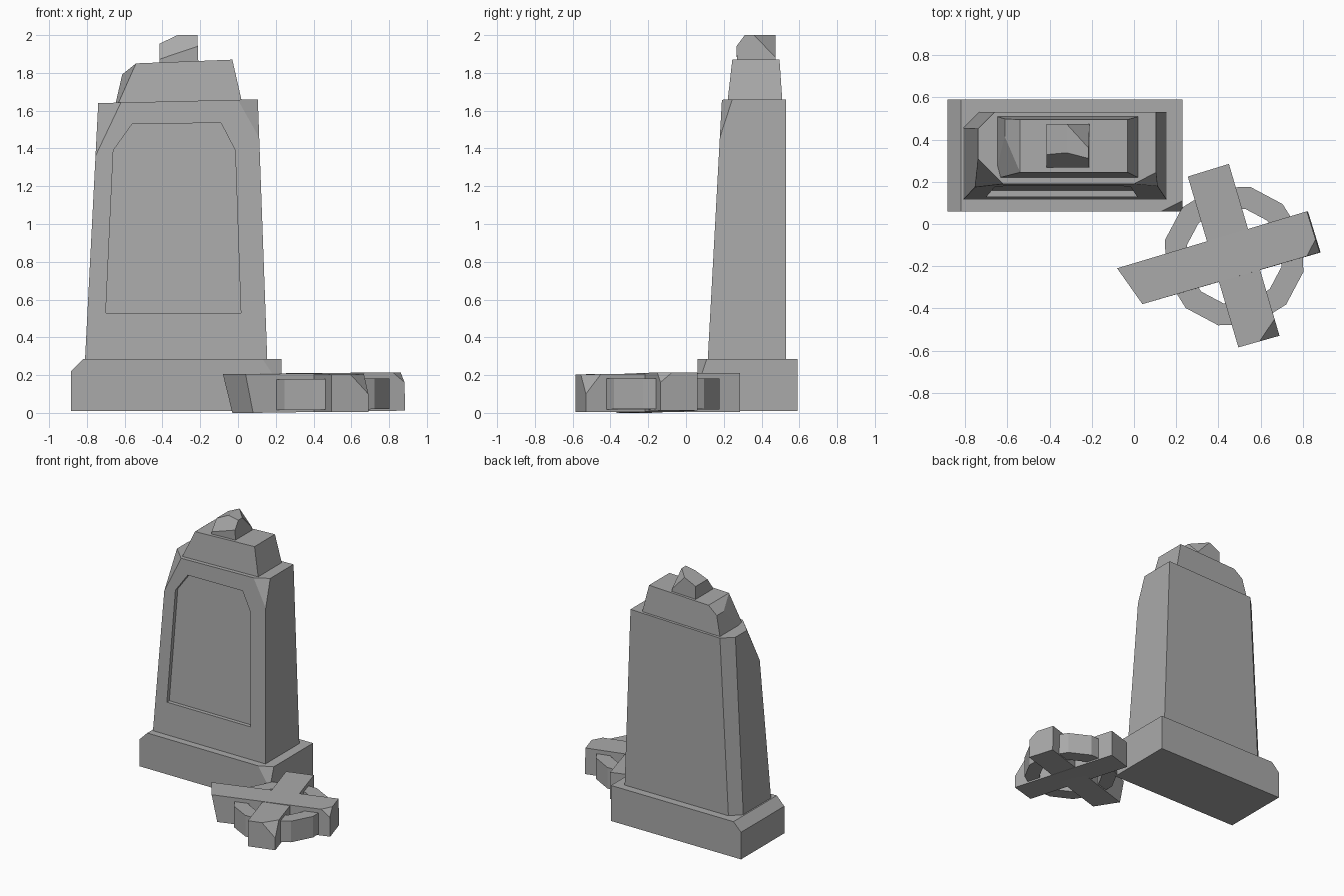
import bpy, bmesh, math
from mathutils import Vector

cube = bpy.data.objects.get("Cube")
if cube:
    bpy.data.objects.remove(cube, do_unlink=True)

stone = bpy.data.materials.new("grey_stone")
stone.use_nodes = True
GREY = (0.4, 0.4, 0.4, 1)
stone.diffuse_color = GREY
stone.node_tree.nodes["Principled BSDF"].inputs["Base Color"].default_value = GREY


def finish(name, bm):
    bmesh.ops.recalc_face_normals(bm, faces=bm.faces)
    mesh = bpy.data.meshes.new(name)
    bm.to_mesh(mesh)
    bm.free()
    mesh.materials.append(stone)
    obj = bpy.data.objects.new(name, mesh)
    bpy.context.collection.objects.link(obj)
    return obj


def prism(bottom, top):
    """Closed solid between two matching loops of points."""
    bm = bmesh.new()
    a = [bm.verts.new(p) for p in bottom]
    b = [bm.verts.new(p) for p in top]
    n = len(a)
    bm.faces.new(a[::-1])
    bm.faces.new(b)
    for i in range(n):
        j = (i + 1) % n
        bm.faces.new((a[i], a[j], b[j], b[i]))
    return bm


def rect(x0, x1, y0, y1, z_left, z_right):
    return [(x0, y0, z_left), (x1, y0, z_right), (x1, y1, z_right), (x0, y1, z_left)]


def chip(bm, p, q, r):
    """Slice away the corner beyond the plane through three points."""
    p, q, r = Vector(p), Vector(q), Vector(r)
    normal = (q - p).cross(r - p).normalized()
    centre = sum((v.co for v in bm.verts), Vector()) / len(bm.verts)
    if normal.dot(centre - p) > 0:
        normal = -normal
    cut = bmesh.ops.bisect_plane(bm, geom=bm.verts[:] + bm.edges[:] + bm.faces[:],
                                 plane_co=p, plane_no=normal, clear_outer=True)
    edges = [e for e in cut["geom_cut"] if isinstance(e, bmesh.types.BMEdge)]
    bmesh.ops.holes_fill(bm, edges=edges, sides=0)


# Plinth with worn left edge and broken front corner
bm = prism(rect(-.885, .23, .06, .59, .01, .01), rect(-.885, .23, .06, .59, .285, .285))
chip(bm, (-.885, .06, .22), (-.885, .59, .22), (-.82, .06, .285))
chip(bm, (.13, .06, .285), (.23, .11, .285), (.23, .06, .135))
finish("plinth", bm)

# Tapered body with chipped shoulders and a chamfered back edge
bm = prism(rect(-.81, .155, .115, .53, .28, .28), rect(-.74, .105, .19, .53, 1.64, 1.66))
chip(bm, (-.755, .175, 1.36), (-.62, .19, 1.643), (-.74, .31, 1.64))
chip(bm, (.112, .18, 1.46), (0, .19, 1.657), (.105, .245, 1.66))
chip(bm, (-.81, .455, .28), (-.735, .53, .28), (-.662, .53, 1.64))
body = finish("body", bm)

# Recessed front panel, parallel to the sloping face
outline = [(-.70, .53), (.015, .53), (-.015, 1.39), (-.09, 1.535), (-.56, 1.53), (-.66, 1.39)]


def face_y(z):
    return .115 + .075 * (z - .28) / 1.37


cutter = finish("panel_cutter", prism([(x, face_y(z) - .08, z) for x, z in outline],
                                      [(x, face_y(z) + .03, z) for x, z in outline]))
cutter.hide_render = True
mod = body.modifiers.new("panel", "BOOLEAN")
mod.operation = "DIFFERENCE"
mod.solver = "EXACT"
mod.object = cutter
bpy.context.view_layer.objects.active = body
bpy.ops.object.modifier_apply(modifier=mod.name)
bpy.data.objects.remove(cutter, do_unlink=True)

# Stepped cap with worn left end
bm = prism(rect(-.65, .02, .22, .51, 1.63, 1.65), rect(-.60, -.03, .245, .495, 1.848, 1.87))
chip(bm, (-.615, .24, 1.79), (-.615, .5, 1.79), (-.54, .24, 1.85))
chip(bm, (-.645, .30, 1.66), (-.625, .225, 1.66), (-.54, .245, 1.85))
finish("cap", bm)

# Broken stub of the cross on top
bm = prism(rect(-.415, -.21, .27, .475, 1.84, 1.855), rect(-.415, -.215, .265, .475, 2, 2))
chip(bm, (-.415, .27, 1.955), (-.415, .48, 1.955), (-.32, .3, 2))
chip(bm, (-.415, .267, 1.87), (-.215, .267, 1.94), (-.215, .30, 1.985))
chip(bm, (-.32, .475, 2), (-.215, .36, 2), (-.21, .475, 1.88))
finish("broken_stub", bm)

# Fallen cross: long arm with a slanted broken end
bm = prism([(-.03, -.195, 0), (.08, -.368, 0), (.885, -.135, .012), (.825, .06, .012)],
           [(-.08, -.21, .205), (.04, -.38, .205), (.88, -.135, .215), (.82, .06, .215)])
chip(bm, (.82, -.152, .214), (.86, -.075, .215), (.884, -.134, .16))
finish("cross_long_arm", bm)

# Fallen cross: short arm with a chipped corner
plan = [(.495, -.585), (.69, -.53), (.45, .285), (.255, .225)]
bm = prism([(x, y, .006) for x, y in plan],
           [(x, y, .204 + .008 * (y > 0)) for x, y in plan])
chip(bm, (.595, -.557, .204), (.668, -.45, .204), (.69, -.53, .1))
finish("cross_short_arm", bm)

# Fallen cross: twelve-sided ring
bm = bmesh.new()
loops = []
for radius, z in ((.337, .017), (.337, .18), (.23, .18), (.23, .017)):
    loop = []
    for i in range(12):
        a = math.radians(17 + 30 * i)
        x, y = radius * math.cos(a), radius * math.sin(a)
        loop.append(bm.verts.new((.475 + x, -.152 + y, z + .01 * x)))
    loops.append(loop)
for k in range(4):
    lo, hi = loops[k], loops[(k + 1) % 4]
    for i in range(12):
        j = (i + 1) % 12
        bm.faces.new((lo[i], lo[j], hi[j], hi[i]))
finish("cross_ring", bm)
